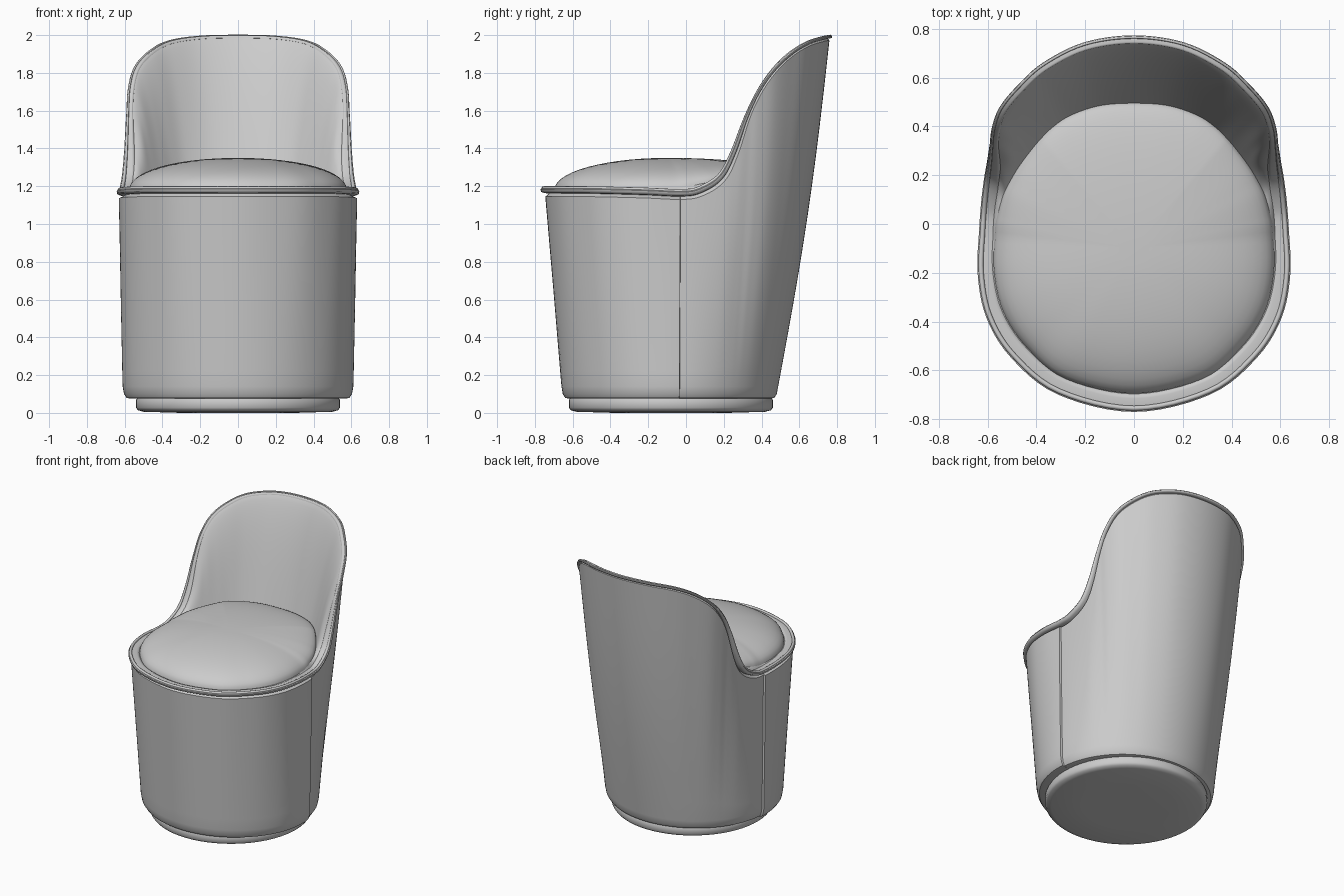
import bpy, bmesh, math
from mathutils import Vector

if "Cube" in bpy.data.objects:
    bpy.data.objects.remove(bpy.data.objects["Cube"])

fabric = bpy.data.materials.new("grey fabric")
fabric.use_nodes = True
grey = (0.6, 0.6, 0.6, 1)
fabric.diffuse_color = grey
fabric.node_tree.nodes["Principled BSDF"].inputs["Base Color"].default_value = grey

# Right half of the rim path, from the front middle to the back middle
RIM = [(0, -.737, 1.18), (.3, -.668, 1.18), (.48, -.525, 1.18), (.575, -.37, 1.177),
       (.608, -.2, 1.172), (.602, -.03, 1.165), (.595, .07, 1.18), (.584, .18, 1.25),
       (.577, .25, 1.38), (.573, .32, 1.57), (.565, .39, 1.715), (.535, .47, 1.825),
       (.465, .555, 1.905), (.365, .645, 1.96), (.2, .727, 1.986), (0, .755, 1.991)]
# Seat outline, one point beside each rim point
SEAT = [(0, -.695), (.28, -.635), (.44, -.505), (.535, -.36), (.573, -.2), (.57, -.03),
        (.558, .04), (.535, .12), (.505, .18), (.475, .23), (.435, .285), (.39, .34),
        (.335, .395), (.26, .445), (.14, .485), (0, .495)]
SEAM = 5          # rim point where the front panel ends
STEPS = 6


def ramp(value, start, end):
    return min(1, max(0, (value - start) / (end - start)))


def ring_from(points):
    """Smooth closed ring through half a path and its mirror image."""
    pts = [Vector(p).to_3d() for p in points]
    flip = Vector((-1, 1, 1))
    n = len(pts)
    ext = [pts[1] * flip] + pts + [pts[-2] * flip]
    params = [i + k / STEPS for i in range(n - 1) for k in range(STEPS)]
    params = sorted(params + [SEAM - .02, n - 1])
    half = []
    for u in params:
        i = min(int(u), n - 2)
        t = u - i
        a, b, c, d = ext[i:i + 4]
        half.append(.5 * (2 * b + (c - a) * t + (2 * a - 5 * b + 4 * c - d) * t * t
                          + (3 * b - a - 3 * c + d) * t ** 3))
    front = [u < SEAM for u in params]
    return half + [p * flip for p in half[-2:0:-1]], front + front[-2:0:-1]


def loft(name, rings, cap_start=False, cap_end=False, closed=False, angle=40):
    """Skin a list of rings with quads."""
    bm = bmesh.new()
    rows = [[bm.verts.new(p) for p in r] for r in rings]
    n = len(rows[0])
    pairs = list(zip(rows, rows[1:])) + ([(rows[-1], rows[0])] if closed else [])
    for lo, hi in pairs:
        for i in range(n):
            j = (i + 1) % n
            bm.faces.new((lo[i], lo[j], hi[j], hi[i]))
    if cap_start:
        bm.faces.new(rows[0][::-1])
    if cap_end:
        bm.faces.new(rows[-1])
    bmesh.ops.recalc_face_normals(bm, faces=bm.faces)
    mesh = bpy.data.meshes.new(name)
    bm.to_mesh(mesh)
    bm.free()
    mesh.materials.append(fabric)
    obj = bpy.data.objects.new(name, mesh)
    bpy.context.collection.objects.link(obj)
    bpy.ops.object.select_all(action="DESELECT")
    obj.select_set(True)
    bpy.context.view_layer.objects.active = obj
    bpy.ops.object.shade_smooth_by_angle(angle=math.radians(angle))


rim, is_front = ring_from(RIM)
seat, _ = ring_from(SEAT)
count = len(rim)

# Outward and upward directions square to the rim path
outs, ups = [], []
for i in range(count):
    tangent = (rim[(i + 1) % count] - rim[i - 1]).normalized()
    out = Vector((tangent.y, -tangent.x, 0)).normalized()
    outs.append(out)
    ups.append(out.cross(tangent).normalized())


def rim_offset(out, up):
    """Rim ring moved sideways and up, slimmer along the backrest."""
    ring = []
    for p, o, u in zip(rim, outs, ups):
        back = ramp(p.z, 1.2, 1.6)
        side = out * (1 - (.45 if out > 0 else .6) * back)
        ring.append(p + o * side + u * up * (1 - .45 * back))
    return ring


# Outer body: straight taper from an oval foot to the rim, front panel raised
foot_centre = Vector((0, -.085, 0))
foot = []
for p in rim:
    d = p - foot_centre
    a = math.atan2(d.y, d.x)
    foot.append(foot_centre + Vector((.597 * math.cos(a), .573 * math.sin(a), .14)))

body = []
for scale, z in ((.93, .075), (.965, .08), (.987, .1)):
    ring = [foot_centre + (p - foot_centre) * scale for p in foot]
    body.append([Vector((p.x, p.y, z)) for p in ring])
top = rim_offset(.008, -.035)
for k in range(13):
    t = k / 12
    body.append([f.lerp(q, t) + o * .022 * max(0, o.y) * math.sin(math.pi * t)
                 for f, q, o in zip(foot, top, outs)])
# The panel stands proud at the seam and fades out towards the front
body = [[p + o * (.014 * ramp(p.y, -.7, -.3) if f else 0)
         for p, o, f in zip(r, outs, is_front)] for r in body]
body.append(rim_offset(-.012, -.018))
loft("outer_body", body, cap_start=True, angle=35)

# Flat welt and round piping that follow the rim
welt = [(-.045, -.012), (-.04, .006), (-.022, .014), (0, .008), (.022, .012),
        (.033, .004), (.031, -.009), (.015, -.016), (-.02, -.02)]
loft("rim_welt", [rim_offset(*w) for w in welt], closed=True, angle=60)
cord = [(.018 + .01 * math.cos(a), .01 + .01 * math.sin(a))
        for a in (k * math.tau / 8 for k in range(8))]
loft("rim_piping", [rim_offset(*c) for c in cord], closed=True, angle=60)

# Padded inner face of the backrest, rolling over the lip down to the seat
lip = rim_offset(-.02, .006)
seat_edge = [Vector((p.x, p.y, 1.185 + .085 * ramp(p.y, -.05, .35))) for p in seat]
inner = []
for k in range(15):
    t = (k / 14) ** 1.5
    inner.append([a.lerp(b, t) - o * .022 * math.sin(math.pi * t ** .6) * ramp(a.z, 1.2, 1.6)
                  for a, b, o in zip(lip, seat_edge, outs)])
loft("backrest_lining", inner, angle=60)

# Domed cushion, its edge rising where it meets the backrest
crown = Vector((0, -.1, 1.35))
dome = []
for k in range(14):
    a = k / 14 * math.pi / 2
    s, h = math.cos(a), math.sin(a)
    dome.append([Vector((p.x * s, crown.y + (p.y - crown.y) * s, p.z + (crown.z - p.z) * h))
                 for p in seat_edge])
loft("seat_cushion", dome, cap_end=True, angle=60)

# Round plinth with a softened underside
plinth = []
for r, z in ((.3, 0), (.5, .006), (.53, .014), (.54, .028), (.54, .068), (.53, .085)):
    plinth.append([(r * math.cos(k * math.tau / 64), -.08 + r * math.sin(k * math.tau / 64), z)
                   for k in range(64)])
loft("plinth", plinth, cap_start=True, cap_end=True)
